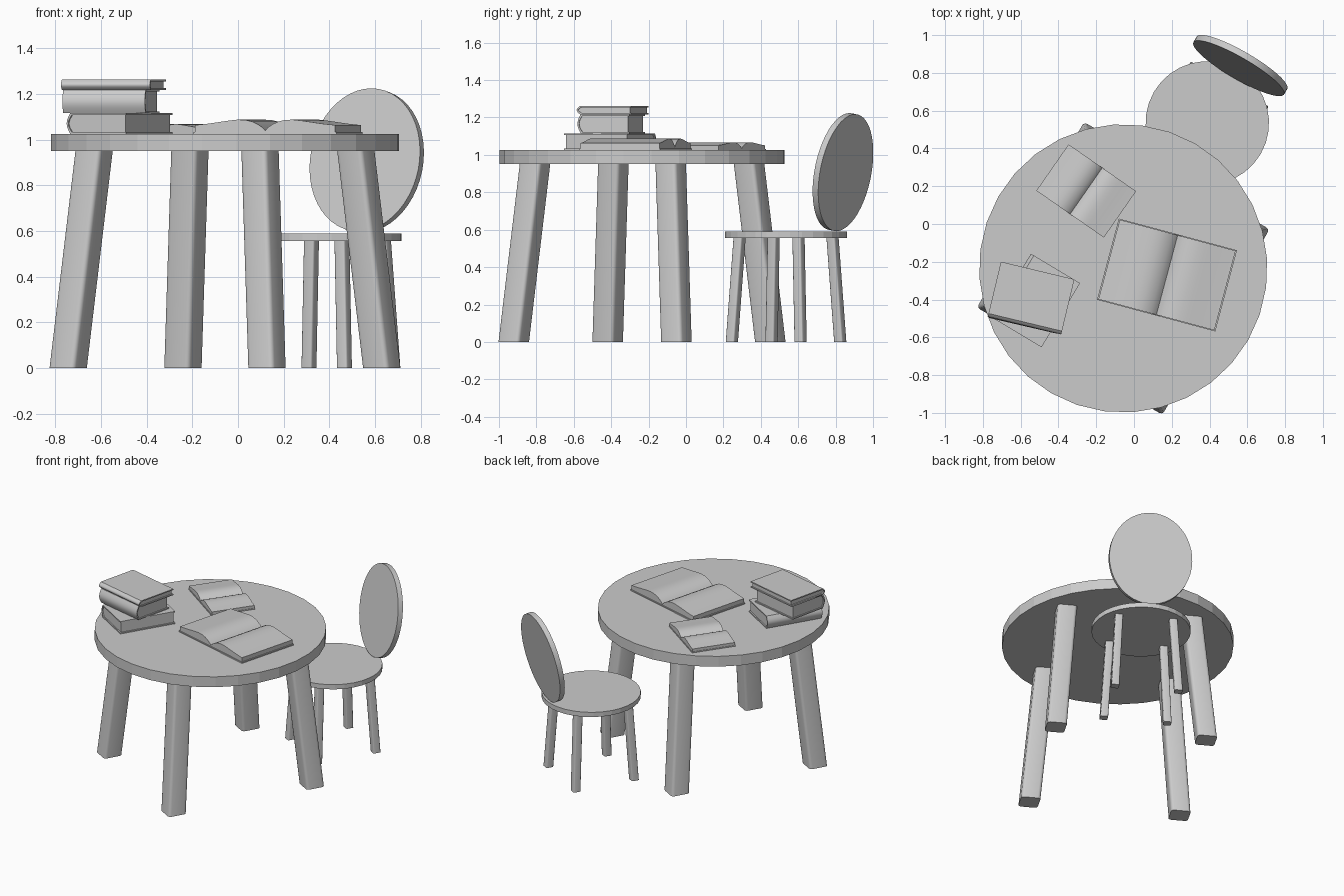
import bpy, bmesh
from math import sin, cos, pi, radians
from mathutils import Matrix, Vector

if "Cube" in bpy.data.objects:
    bpy.data.objects.remove(bpy.data.objects["Cube"])

TURN = radians(60)          # whole set is turned by this angle about z
TABLE = Vector((-0.057, -0.235, 0))
CHAIR = Vector((0.388, 0.535, 0))
TOP_Z = 1.025


def finish(name, bm, smooth=None):
    bmesh.ops.recalc_face_normals(bm, faces=bm.faces)
    mesh = bpy.data.meshes.new(name)
    bm.to_mesh(mesh)
    bm.free()
    ob = bpy.data.objects.new(name, mesh)
    bpy.context.collection.objects.link(ob)
    if smooth:
        bpy.ops.object.select_all(action='DESELECT')
        ob.select_set(True)
        bpy.context.view_layer.objects.active = ob
        bpy.ops.object.shade_smooth_by_angle(angle=radians(smooth))
    return ob


def disc(name, radius, depth, matrix, sides, smooth=None):
    bm = bmesh.new()
    bmesh.ops.create_cone(bm, cap_ends=True, segments=sides, radius1=radius,
                          radius2=radius, depth=depth, matrix=matrix)
    return finish(name, bm, smooth)


def legs(name, centre, r_bottom, r_top, height, width, bevel):
    """Four splayed legs with rounded edges and level feet."""
    for i in range(4):
        a = TURN + pi / 4 + i * pi / 2
        bm = bmesh.new()
        bmesh.ops.create_cube(bm, size=1)
        bmesh.ops.scale(bm, vec=(width, width, height), verts=bm.verts)
        upright = [e for e in bm.edges
                   if abs(e.verts[0].co.z - e.verts[1].co.z) > height / 2]
        bmesh.ops.bevel(bm, geom=upright, offset=bevel, segments=3,
                        profile=0.5, affect='EDGES')
        bm.transform(Matrix.Rotation(TURN, 4, 'Z'))
        for v in bm.verts:
            t = v.co.z / height + 0.5
            r = r_bottom + (r_top - r_bottom) * t
            v.co += Vector((r * cos(a), r * sin(a), height / 2)) + centre
        finish(f"{name}_{i + 1}", bm, 40)


def prism(name, profile, length, loc, angle, smooth=30):
    """Extrude an x-z profile along y, then turn and place it."""
    bm = bmesh.new()
    face = bm.faces.new([bm.verts.new((x, -length / 2, z)) for x, z in profile])
    ext = bmesh.ops.extrude_face_region(bm, geom=[face])
    moved = [g for g in ext['geom'] if isinstance(g, bmesh.types.BMVert)]
    bmesh.ops.translate(bm, vec=(0, length, 0), verts=moved)
    bm.transform(Matrix.Translation(loc) @ Matrix.Rotation(radians(angle), 4, 'Z'))
    return finish(name, bm, smooth)


def closed_book(name, width, length, height, x, y, z, angle):
    """Spine at local -x: cover wraps a slightly inset page block."""
    c, bulge = 0.008, 0.018
    xs, xe = -width / 2 + bulge, width / 2

    def arc(z0, z1, offset):
        n = 10
        return [(xs + offset - bulge * sin(pi * i / n), z0 + (z1 - z0) * i / n)
                for i in range(n + 1)]
    outer = arc(0, height, 0)
    inner = arc(c, height - c, c)
    cover = outer + [(xe, height), (xe, height - c)] + inner[::-1] + [(xe, c), (xe, 0)]
    prism(name + "_cover", cover, length, (x, y, z), angle)
    pages = inner + [(xe - 0.008, height - c), (xe - 0.008, c)]
    prism(name + "_pages", pages, length - 0.016, (x, y, z), angle)


def open_book(name, x, y, angle, s):
    """Two arched page halves lying on a thin open cover."""
    half, length = 0.324 * s, 0.445 * s
    curve = [(0, .014), (.04, .028), (.1, .041), (.18, .053), (.27, .060),
             (.38, .062), (.5, .058), (.65, .051), (.8, .044), (.98, .038)]
    top = [(u * half, h * s) for u, h in curve]
    left = [(-px, pz) for px, pz in top[:0:-1]]
    base = 0.008 * s
    pages = left + top + [(0.98 * half, base), (-0.98 * half, base)]
    prism(name + "_pages", pages, length * 0.98, (x, y, TOP_Z), angle)
    cover = [(-half, 0), (half, 0), (half, base), (-half, base)]
    prism(name + "_cover", cover, length, (x, y, TOP_Z), angle)


# table
disc("table_top", 0.763, 0.075,
     Matrix.Translation(TABLE + Vector((0, 0, 0.9875))) @ Matrix.Rotation(TURN, 4, 'Z'), 32)
legs("table_leg", TABLE, 0.71, 0.592, 0.955, 0.13, 0.02)

# chair
disc("chair_seat", 0.327, 0.034,
     Matrix.Translation(CHAIR + Vector((0, 0, 0.573))) @ Matrix.Rotation(TURN, 4, 'Z'), 32)
legs("chair_leg", CHAIR, 0.30, 0.257, 0.56, 0.052, 0.008)
back = (Matrix.Translation((0.563, 0.839, 0.908)) @ Matrix.Rotation(TURN, 4, 'Z')
        @ Matrix.Rotation(radians(90 + 10.5), 4, 'Y')
        @ Matrix.Diagonal((0.318, 0.277, 1, 1)))
disc("chair_backrest", 1, 0.035, back, 48, 30)

# books
open_book("large_open_book", 0.175, -0.27, -15, 1)
open_book("small_open_book", -0.253, 0.175, -34.8, 0.685)
closed_book("bottom_book", 0.303, 0.396, 0.090, -0.5175, -0.405, TOP_Z, -31)
closed_book("middle_book", 0.285, 0.37, 0.102, -0.556, -0.40, 1.115, 77)
closed_book("top_book", 0.30, 0.40, 0.045, -0.545, -0.392, 1.217, 76.5)
